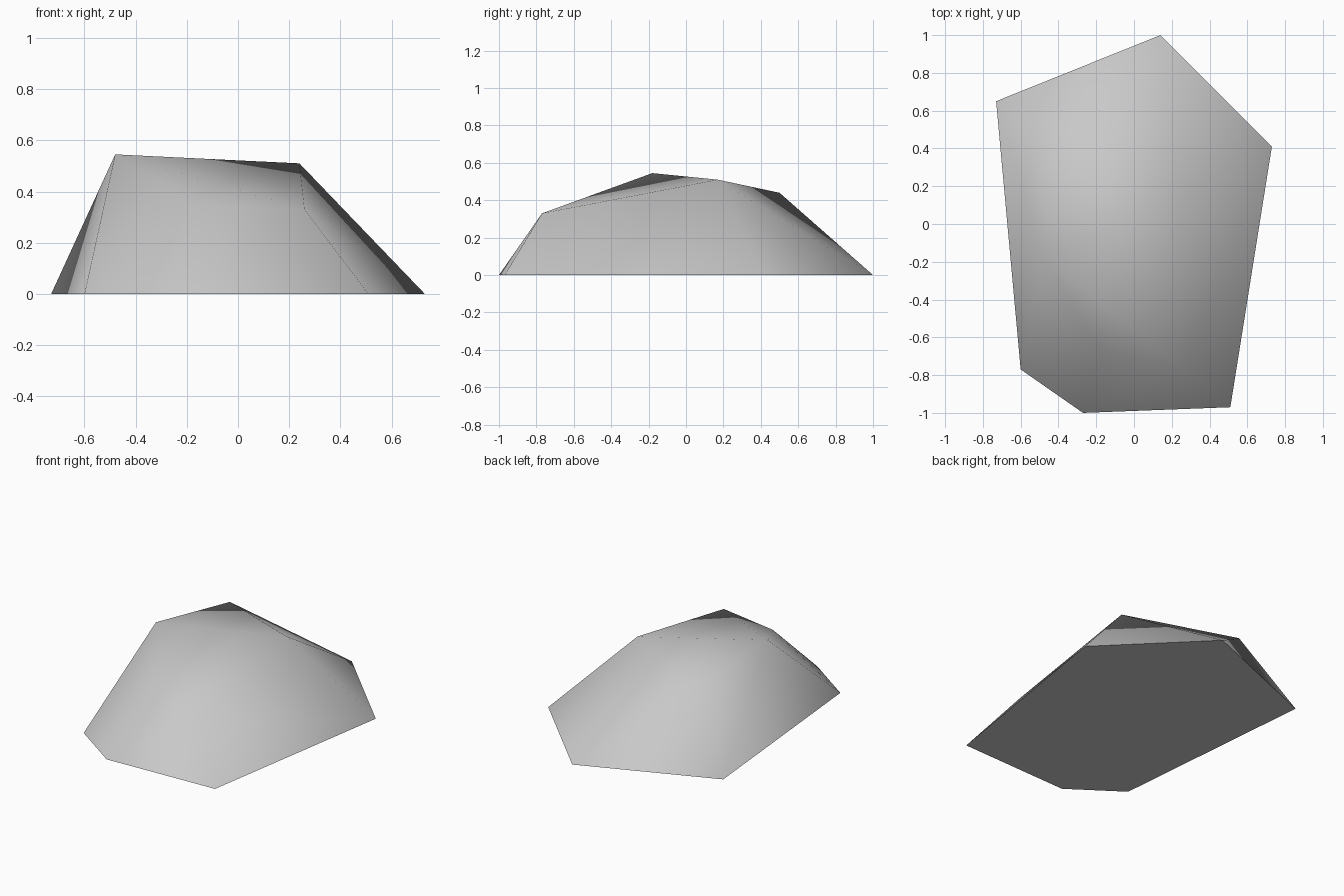
import bpy
import bmesh
import math

cube = bpy.data.objects.get("Cube")
if cube:
    bpy.data.objects.remove(cube, do_unlink=True)

# Stone colour
stone = bpy.data.materials.new("stone_grey")
stone.use_nodes = True
colour = (0.58, 0.58, 0.58, 1.0)
stone.diffuse_color = colour
stone.node_tree.nodes["Principled BSDF"].inputs["Base Color"].default_value = colour

# Outline on the ground and the upper corners of the boulder
footprint = [(-0.73, 0.65), (0.14, 1.0), (0.73, 0.41),
             (0.51, -0.97), (-0.27, -1.0), (-0.60, -0.77)]
crown = [(0.26, -0.77, 0.33), (-0.18, -0.66, 0.35), (-0.48, -0.18, 0.545),
         (0.24, 0.17, 0.51), (-0.41, 0.50, 0.44)]

# Faceted boulder wrapped around the corners
bm = bmesh.new()
for x, y in footprint:
    bm.verts.new((x, y, 0))
for corner in crown:
    bm.verts.new(corner)
bmesh.ops.convex_hull(bm, input=bm.verts[:])

# Merge the flat underside into one face
bmesh.ops.dissolve_limit(bm, angle_limit=math.radians(0.5),
                         verts=bm.verts[:], edges=bm.edges[:])
bmesh.ops.recalc_face_normals(bm, faces=bm.faces[:])
mesh = bpy.data.meshes.new("boulder")
bm.to_mesh(mesh)
bm.free()
mesh.materials.append(stone)

boulder = bpy.data.objects.new("boulder", mesh)
bpy.context.collection.objects.link(boulder)

# Soft shading on top, crisp edge around the underside
bpy.ops.object.select_all(action='DESELECT')
boulder.select_set(True)
bpy.context.view_layer.objects.active = boulder
bpy.ops.object.shade_smooth_by_angle(angle=math.radians(85))
